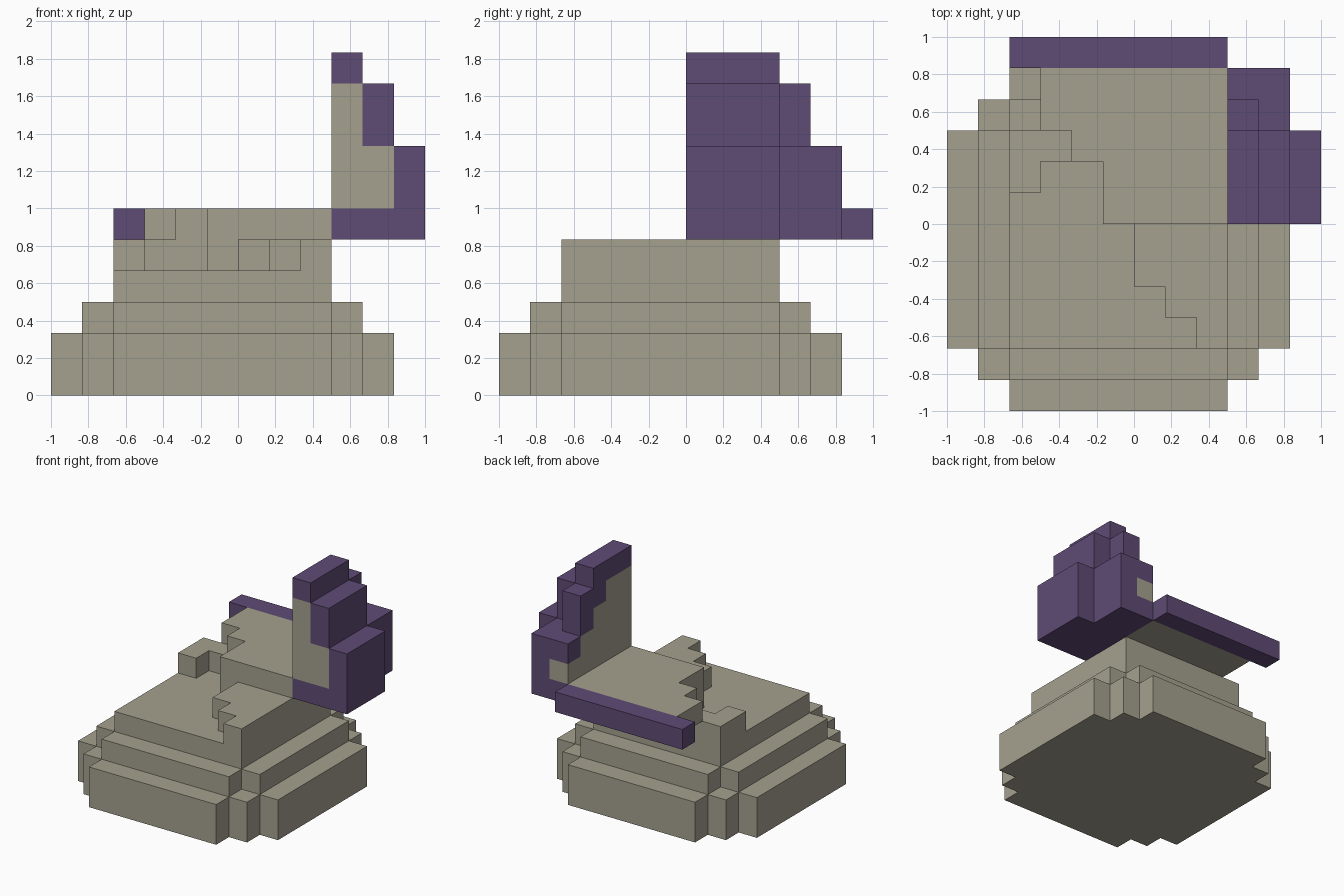
import bpy
import bmesh
from mathutils import Vector

U = 1 / 6  # size of one block

cube = bpy.data.objects.get("Cube")
if cube:
    bpy.data.objects.remove(cube, do_unlink=True)


def make_material(name, rgb):
    mat = bpy.data.materials.new(name)
    mat.use_nodes = True
    mat.diffuse_color = (*rgb, 1)
    bsdf = mat.node_tree.nodes["Principled BSDF"]
    bsdf.inputs["Base Color"].default_value = (*rgb, 1)
    bsdf.inputs["Roughness"].default_value = 0.9
    return mat


STONE = make_material("grey_beige", (0.376, 0.356, 0.275))
PURPLE = make_material("dark_purple", (0.114, 0.070, 0.178))


def prism(name, outline, start, end, mat, axis="z"):
    """Extrude a plan outline (x, y) along z, or a side profile (y, z) along x."""
    bm = bmesh.new()
    if axis == "z":
        points = [(a, b, start) for a, b in outline]
        direction = Vector((0, 0, end - start))
    else:
        points = [(start, a, b) for a, b in outline]
        direction = Vector((end - start, 0, 0))
    face = bm.faces.new([bm.verts.new(Vector(p) * U) for p in points])
    result = bmesh.ops.extrude_face_region(bm, geom=[face])
    top = [g for g in result["geom"] if isinstance(g, bmesh.types.BMVert)]
    bmesh.ops.translate(bm, verts=top, vec=direction * U)
    if not any(len(f.verts) == len(outline) and f.is_valid and f is face for f in bm.faces):
        bm.faces.new([v for v in bm.verts if v not in top])
    bmesh.ops.recalc_face_normals(bm, faces=bm.faces)
    mesh = bpy.data.meshes.new(name)
    bm.to_mesh(mesh)
    bm.free()
    mesh.materials.append(mat)
    obj = bpy.data.objects.new(name, mesh)
    bpy.context.collection.objects.link(obj)
    return obj


def rect(x0, x1, y0, y1):
    return [(x0, y0), (x1, y0), (x1, y1), (x0, y1)]


def stepped_square(corner):
    """Square with stepped corners; corner lists one quadrant's points."""
    outline = []
    for _ in range(4):
        outline += corner
        corner = [(-y, x) for x, y in corner]
    return [(x - 0.5, y - 0.5) for x, y in outline]


# Stepped base terraces
prism("lower_terrace", stepped_square(
    [(5.5, 3.5), (4.5, 3.5), (4.5, 4.5), (3.5, 4.5), (3.5, 5.5)]), 0, 2, STONE)
prism("middle_terrace", stepped_square(
    [(4.5, 3.5), (3.5, 3.5), (3.5, 4.5)]), 2, 3, STONE)
prism("upper_terrace", rect(-4, 3, -4, 3), 3, 4, STONE)

# Broken layer and overhanging slab above the terraces
prism("broken_layer", [
    (3, -4), (3, 3), (-4, 3), (-4, 1), (-3, 1), (-3, 2), (-1, 2),
    (-1, 0), (0, 0), (0, -2), (1, -2), (1, -3), (2, -3), (2, -4)], 4, 5, STONE)
prism("overhanging_slab", [
    (3, 0), (3, 5), (-3, 5), (-3, 3), (-2, 3), (-2, 2), (-1, 2), (-1, 0)],
    5, 6, STONE)
prism("back_rim", rect(-4, 3, 5, 6), 5, 6, PURPLE)

# Stone core of the raised side
prism("inner_core", [
    (0, 6), (5, 6), (5, 7), (4, 7), (4, 8), (3, 8), (3, 9), (2, 9),
    (2, 10), (0, 10)], 3, 4, STONE, axis="x")
prism("outer_core", rect(4, 5, 0, 3), 6, 8, STONE)

# Purple shell wrapped around the core
prism("shell_floor", [(3, 0), (6, 0), (6, 3), (5, 3), (5, 5), (3, 5)], 5, 6, PURPLE)
prism("shell_lower_side", rect(5, 6, 0, 3), 6, 8, PURPLE)
prism("shell_lower_corner", rect(4, 5, 3, 5), 6, 8, PURPLE)
prism("shell_lower_back", rect(3, 4, 4, 5), 7, 8, PURPLE)
prism("shell_upper_side", rect(4, 5, 0, 3), 8, 10, PURPLE)
prism("shell_crest", [
    (0, 10), (2, 10), (2, 9), (3, 9), (3, 8), (4, 8), (4, 10), (3, 10),
    (3, 11), (0, 11)], 3, 4, PURPLE, axis="x")
